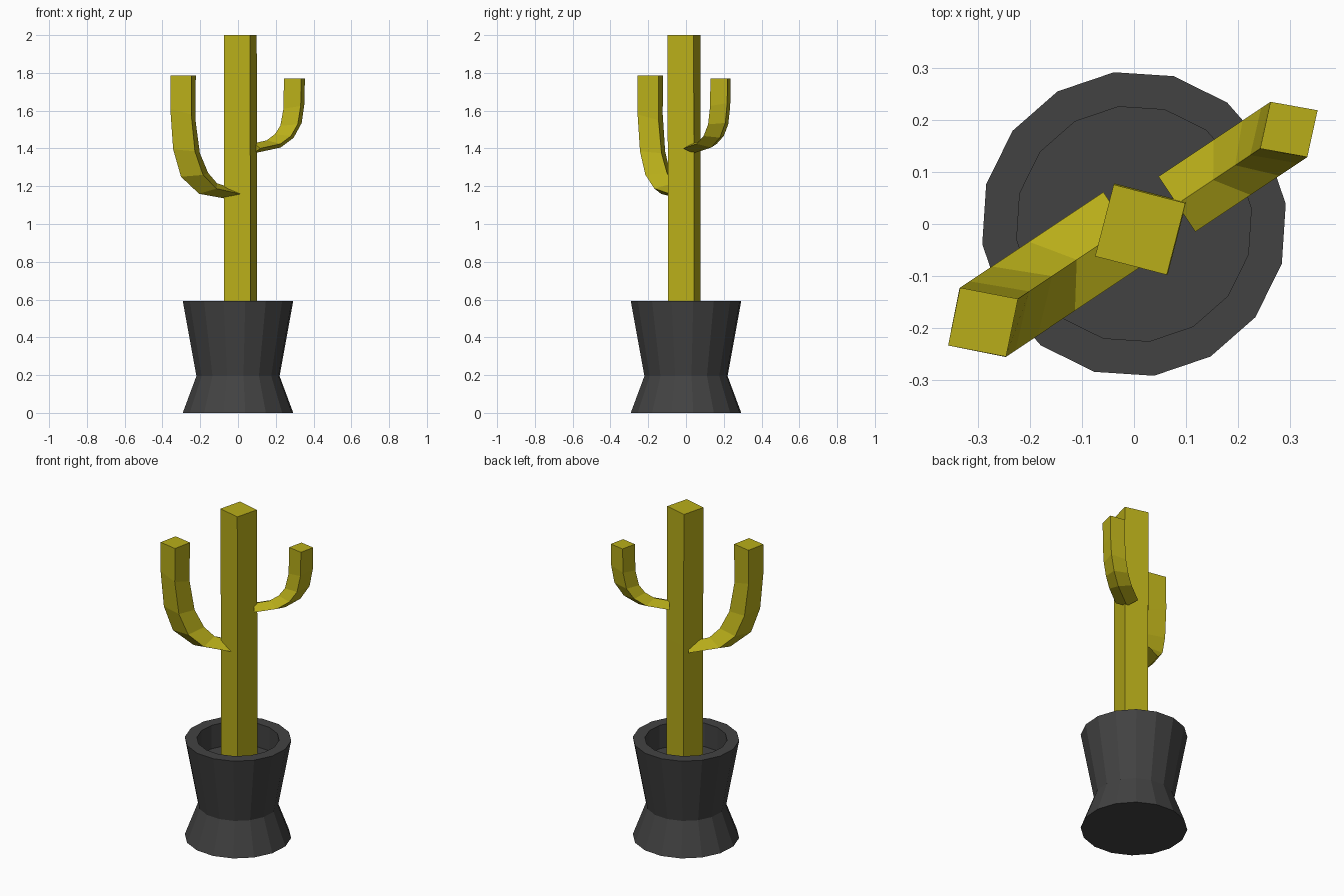
import bpy, bmesh, math
from mathutils import Vector

if "Cube" in bpy.data.objects:
    bpy.data.objects.remove(bpy.data.objects["Cube"])


def material(name, rgb):
    m = bpy.data.materials.new(name)
    m.diffuse_color = (*rgb, 1)
    m.use_nodes = True
    m.node_tree.nodes["Principled BSDF"].inputs["Base Color"].default_value = m.diffuse_color
    return m


def loft(name, rings, mat):
    """Skin a list of equal-length point rings and cap both ends."""
    bm = bmesh.new()
    loops = [[bm.verts.new(p) for p in ring] for ring in rings]
    n = len(loops[0])
    for a, b in zip(loops, loops[1:]):
        for i in range(n):
            j = (i + 1) % n
            bm.faces.new((a[i], a[j], b[j], b[i]))
    bm.faces.new(loops[0][::-1])
    bm.faces.new(loops[-1])
    bmesh.ops.recalc_face_normals(bm, faces=bm.faces)
    mesh = bpy.data.meshes.new(name)
    bm.to_mesh(mesh)
    bm.free()
    mesh.materials.append(mat)
    obj = bpy.data.objects.new(name, mesh)
    bpy.context.collection.objects.link(obj)
    return obj


def ring(r, z, n, start, cx=0, cy=0):
    return [(cx + r * math.cos(start + math.tau * i / n),
             cy + r * math.sin(start + math.tau * i / n), z) for i in range(n)]


green = material("cactus_skin", (0.48, 0.42, 0.01))
dark = material("pot_clay", (0.055, 0.055, 0.055))

# Pot: waisted outside, straight recess with the soil level as its floor
pot_profile = [(0.295, 0), (0.222, 0.195), (0.295, 0.593), (0.228, 0.593), (0.228, 0.45)]
loft("pot", [ring(r, z, 16, math.radians(7.5)) for r, z in pot_profile], dark)

# Trunk: square column, turned a little and leaning very slightly
turn = math.radians(45 - 14.5)
trunk_path = [(0.014, -0.009, 0.44), (0.014, -0.009, 1.2), (0.012, -0.011, 2.0)]
loft("trunk", [ring(0.101, z, 4, turn, x, y) for x, y, z in trunk_path], green)

# Arms: diamond section bent in one upright plane
heading = math.radians(33.7)
along = Vector((math.cos(heading), math.sin(heading), 0))
side = Vector((math.sin(heading), -math.cos(heading), 0))
up = Vector((0, 0, 1))


def arm(name, outer, inner, mid, half):
    rings = []
    for (so, zo), (si, zi) in zip(outer, inner):
        o = along * so + side * mid + up * zo
        i = along * si + side * mid + up * zi
        c = (o + i) / 2
        rings.append([o, c + side * half, i, c - side * half])
    loft(name, rings, green)


arm("large_arm",
    [(-0.428, 1.785), (-0.428, 1.61), (-0.41, 1.395), (-0.36, 1.25), (-0.245, 1.16), (-0.015, 1.125)],
    [(-0.266, 1.785), (-0.268, 1.55), (-0.24, 1.375), (-0.187, 1.27), (-0.13, 1.215), (-0.015, 1.185)],
    -0.004, 0.08)
arm("small_arm",
    [(0.416, 1.77), (0.414, 1.64), (0.396, 1.535), (0.345, 1.457), (0.262, 1.405), (0.09, 1.374)],
    [(0.283, 1.77), (0.28, 1.61), (0.26, 1.52), (0.225, 1.475), (0.174, 1.443), (0.09, 1.427)],
    0.014, 0.064)
